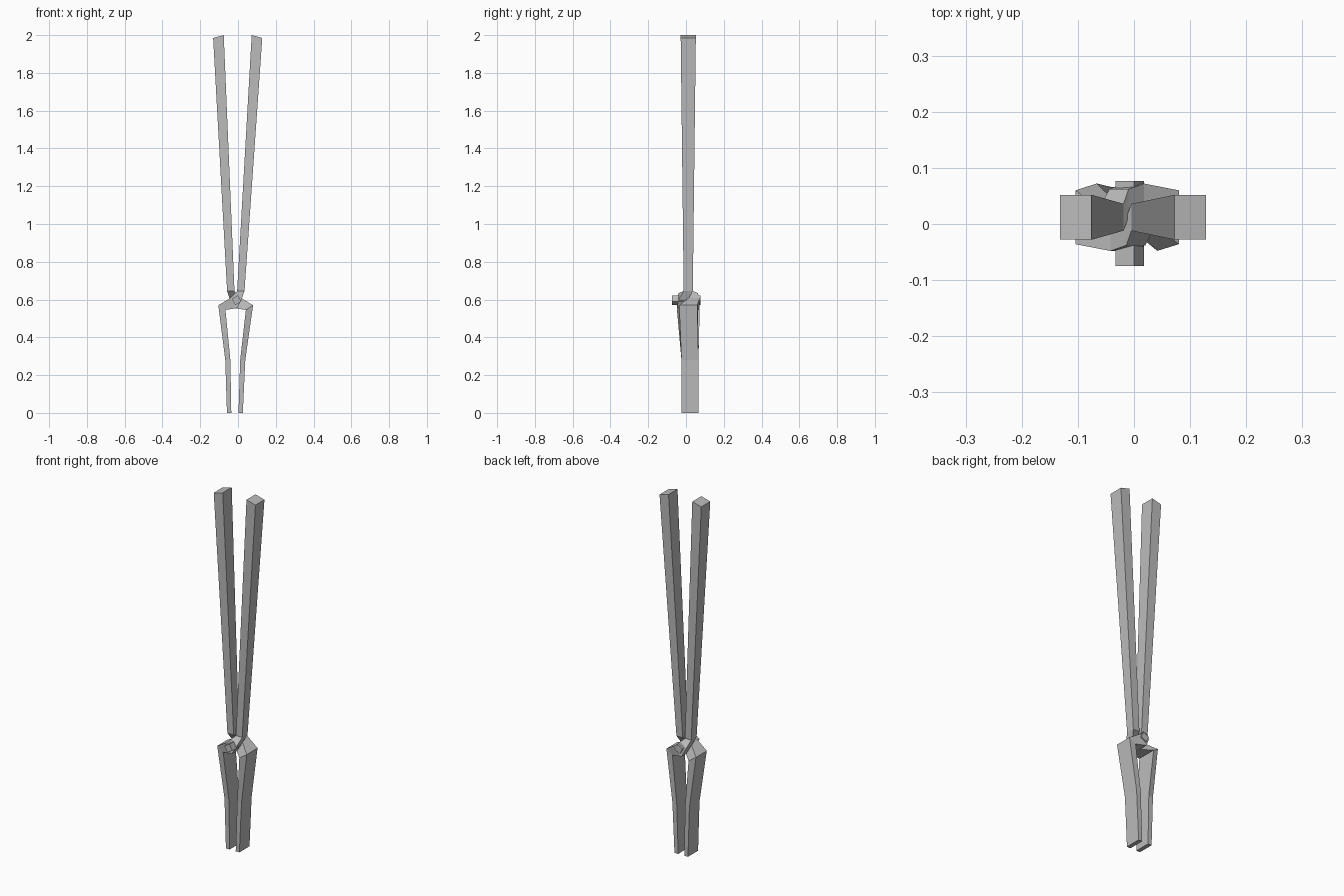
import bpy, bmesh, math

cube = bpy.data.objects.get("Cube")
if cube:
    bpy.data.objects.remove(cube)

steel = bpy.data.materials.new("grey steel")
steel.use_nodes = True
colour = (0.5, 0.5, 0.5, 1)
steel.diffuse_color = colour
steel.node_tree.nodes["Principled BSDF"].inputs["Base Color"].default_value = colour


def centre(z):
    """Axis about which the two arms mirror: it leans slightly."""
    return -0.0165 + 0.0075 * z, 0.021 - 0.009 * min(1, max(0, (z - 0.28) / 0.27))


def make_arm(name, side):
    """Loft four-sided sections from jaw tip, across the pivot, to handle end."""
    # outer (x, z), inner (x, z), outer (front, back), inner (front, back)
    sections = [
        ((-0.042, 0.0), (-0.019, 0.0), (-0.045, 0.045), (-0.045, 0.045)),
        ((-0.053, 0.28), (-0.026, 0.28), (-0.045, 0.045), (-0.045, 0.045)),
        ((-0.092, 0.57), (-0.054, 0.545), (-0.048, 0.048), (-0.05, 0.06)),
        ((-0.03, 0.607), (0.008, 0.555), (-0.06, 0.0), (-0.06, 0.0)),
        ((-0.002, 0.635), (0.032, 0.603), (-0.05, 0.0), (-0.05, 0.0)),
        ((0.007, 0.645), (0.046, 0.645), (-0.024, 0.024), (-0.024, 0.024)),
        ((0.074, 2.0), (0.13, 1.985), (-0.04, 0.04), (-0.04, 0.04)),
    ]
    bm = bmesh.new()
    rings = []
    for (xo, zo), (xi, zi), yo, yi in sections:
        ring = []
        for x, z, y in ((xo, zo, yo[0]), (xi, zi, yi[0]),
                        (xi, zi, yi[1]), (xo, zo, yo[1])):
            cx, cy = centre(z)
            ring.append(bm.verts.new((cx + side * x, cy + side * y, z)))
        rings.append(ring)
    for a, b in zip(rings, rings[1:]):
        for i in range(4):
            j = (i + 1) % 4
            bm.faces.new((a[i], a[j], b[j], b[i]))
    bm.faces.new(rings[0])
    bm.faces.new(rings[-1])
    bmesh.ops.recalc_face_normals(bm, faces=bm.faces)
    mesh = bpy.data.meshes.new(name)
    bm.to_mesh(mesh)
    bm.free()
    mesh.materials.append(steel)
    bpy.context.collection.objects.link(bpy.data.objects.new(name, mesh))


# Two arms, each the other turned half round
make_arm("right_jaw_arm", 1)
make_arm("left_jaw_arm", -1)

# Square rivet through the crossing
bpy.ops.mesh.primitive_cube_add(size=1, location=(-0.0075, 0.001, 0.597),
                                rotation=(0, math.radians(-29), 0))
rivet = bpy.context.object
rivet.name = "pivot_rivet"
rivet.scale = (0.0376, 0.152, 0.0376)
rivet.data.materials.append(steel)
